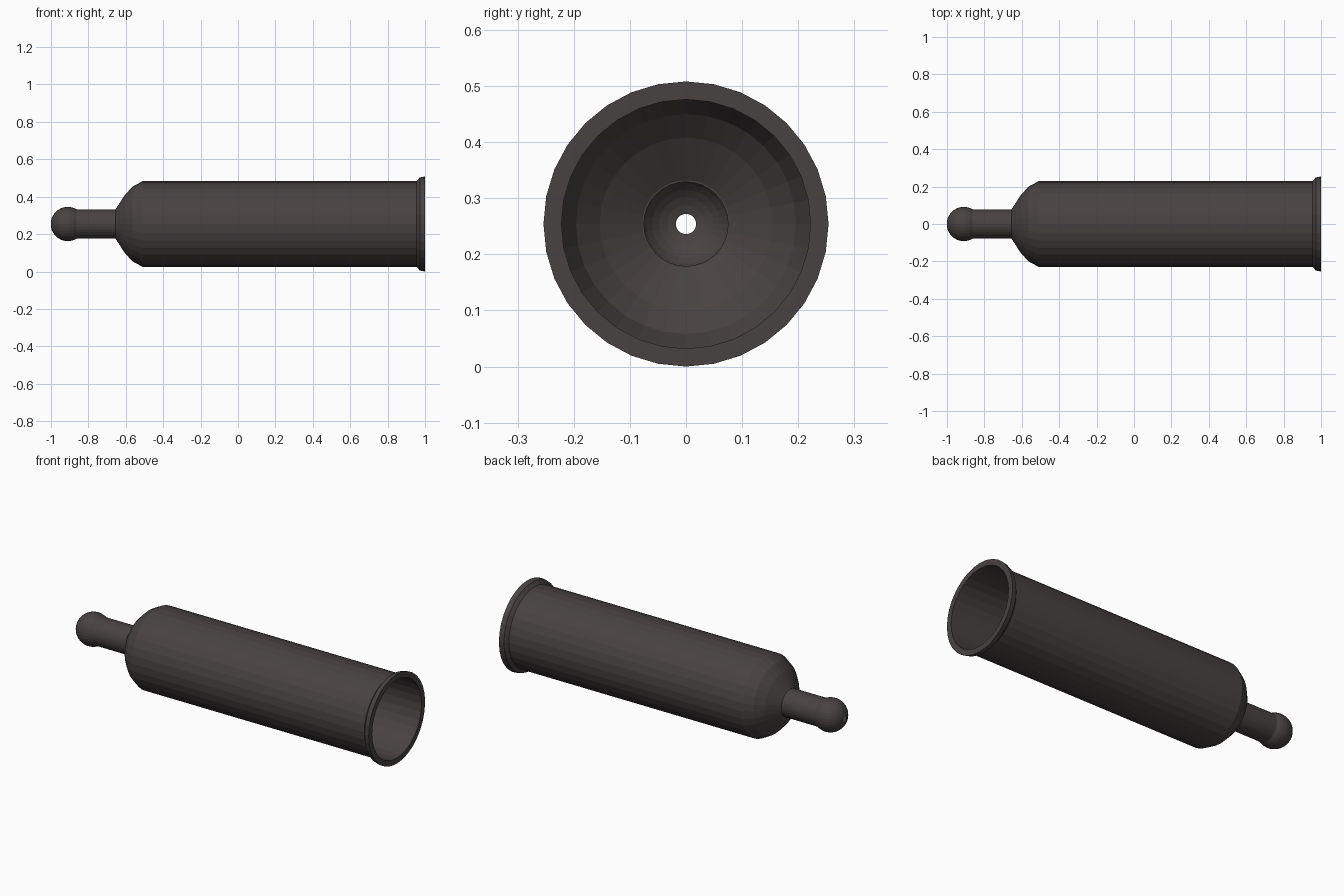
import bpy, bmesh, math

if "Cube" in bpy.data.objects:
    bpy.data.objects.remove(bpy.data.objects["Cube"])

SEGMENTS = 32
AXIS_Z = 0.254

dark = bpy.data.materials.new("dark_warm_grey")
dark.diffuse_color = (0.066, 0.055, 0.055, 1)
dark.use_nodes = True
dark.node_tree.nodes["Principled BSDF"].inputs["Base Color"].default_value = dark.diffuse_color


def lathe(name, profile):
    """Spin a closed list of (x, radius) points about the long axis."""
    bm = bmesh.new()
    rings = []
    for x, r in profile:
        ring = []
        for i in range(SEGMENTS):
            a = 2 * math.pi * i / SEGMENTS
            ring.append(bm.verts.new((x, r * math.sin(a), AXIS_Z + r * math.cos(a))))
        rings.append(ring)
    for a, b in zip(rings, rings[1:] + rings[:1]):
        for i in range(SEGMENTS):
            j = (i + 1) % SEGMENTS
            bm.faces.new((a[i], a[j], b[j], b[i]))
    bmesh.ops.recalc_face_normals(bm, faces=bm.faces)
    mesh = bpy.data.meshes.new(name)
    bm.to_mesh(mesh)
    bm.free()
    mesh.materials.append(dark)
    obj = bpy.data.objects.new(name, mesh)
    bpy.context.collection.objects.link(obj)
    return obj


def ball_arc(radius, hole, neck, steps=10):
    """Ball outline from the tip hole to the neck."""
    start, end = math.asin(hole / radius), math.pi - math.asin(neck / radius)
    return [(-0.91 - radius * math.cos(t), radius * math.sin(t))
            for t in (start + (end - start) * i / steps for i in range(steps + 1))]


# hollow ball tip and neck tube
outer = ball_arc(0.0915, 0.018, 0.078) + [(-0.648, 0.078)]
inner = ball_arc(0.0865, 0.018, 0.075) + [(-0.648, 0.075)]
lathe("nozzle", outer + inner[::-1])

# hollow body with domed shoulder and flared rim
shoulder = [(-0.655, 0.078), (-0.604, 0.157), (-0.563, 0.200), (-0.510, 0.229)]
rim = [(0.955, 0.229), (0.972, 0.249), (1.0, 0.254), (1.0, 0.222)]
inside = [(-0.505, 0.222), (-0.560, 0.196), (-0.600, 0.154), (-0.648, 0.078)]
lathe("body", shoulder + rim + inside)
